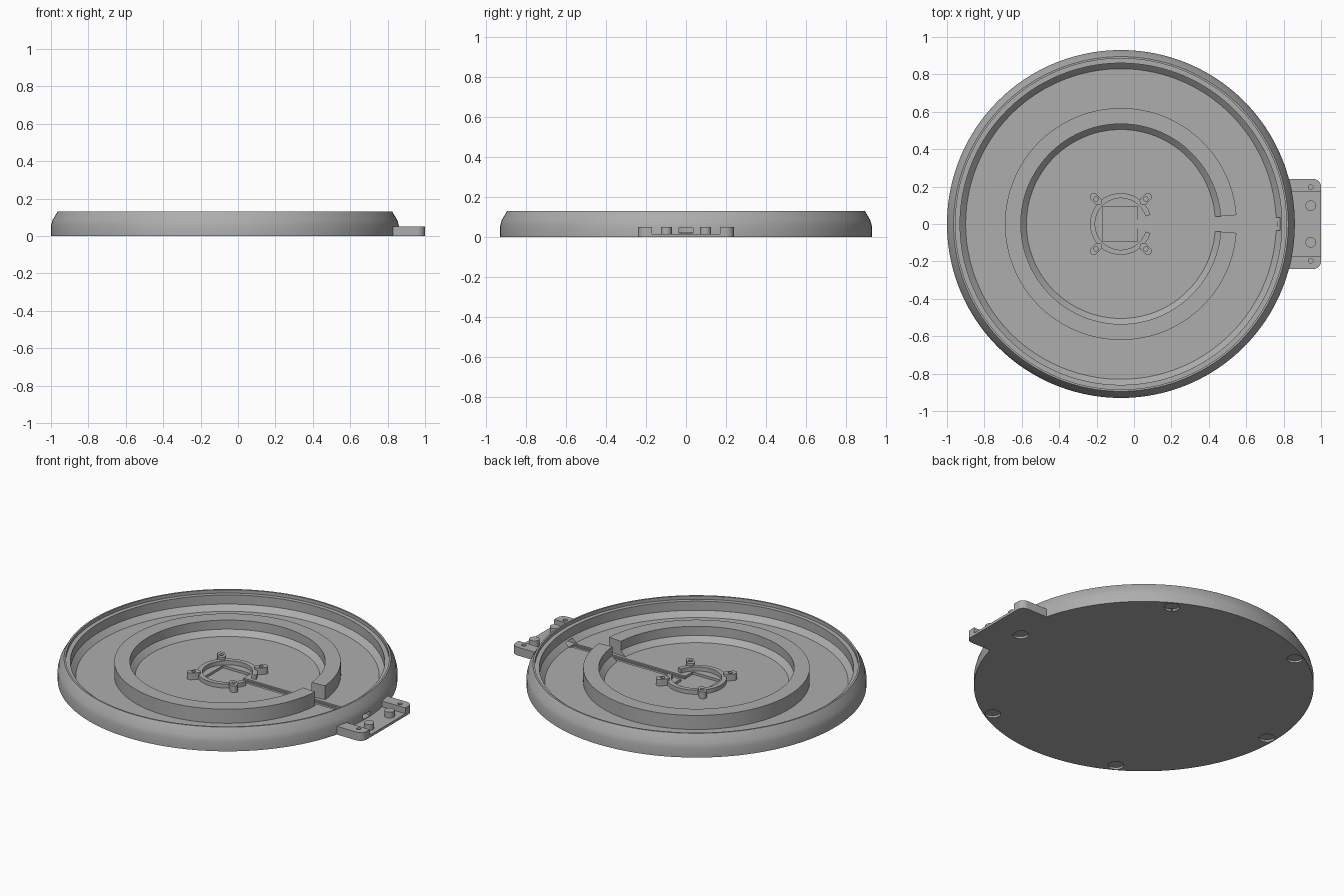
import bpy, bmesh
from math import cos, sin, pi, radians
from mathutils import Matrix, Vector

CX = -0.07            # centre of the round tray
FLOOR = 0.025

old = bpy.data.objects.get("Cube")
if old:
    bpy.data.objects.remove(old, do_unlink=True)

GREY = (0.42, 0.42, 0.42, 1)
mat = bpy.data.materials.new("plain grey")
mat.use_nodes = True
mat.diffuse_color = GREY
mat.node_tree.nodes["Principled BSDF"].inputs["Base Color"].default_value = GREY


def finish(bm, name):
    bmesh.ops.remove_doubles(bm, verts=bm.verts, dist=1e-5)
    bmesh.ops.recalc_face_normals(bm, faces=bm.faces)
    mesh = bpy.data.meshes.new(name)
    bm.to_mesh(mesh)
    bm.free()
    mesh.materials.append(mat)
    obj = bpy.data.objects.new(name, mesh)
    bpy.context.collection.objects.link(obj)
    return obj


def lathe(name, profile, gap=0.0, steps=128):
    """Spin a closed (radius, z) profile, leaving an opening of +-gap towards +x."""
    bm = bmesh.new()
    verts = [bm.verts.new((r * cos(gap), r * sin(gap), z)) for r, z in profile]
    face = bm.faces.new(verts)
    if gap:
        end = bmesh.ops.duplicate(bm, geom=[face])["geom"]
        ev = [v for v in end if isinstance(v, bmesh.types.BMVert)]
        bmesh.ops.rotate(bm, verts=ev, cent=(0, 0, 0), matrix=Matrix.Rotation(-2 * gap, 3, 'Z'))
    edges = list(face.edges)
    if not gap:
        bmesh.ops.delete(bm, geom=[face], context='FACES_ONLY')
        edges = [e for e in edges if e.calc_length() and
                 max(v.co.x for v in e.verts) > 1e-6]
    bmesh.ops.spin(bm, geom=edges, cent=(0, 0, 0), axis=(0, 0, 1),
                   angle=2 * pi - 2 * gap, steps=steps)
    bmesh.ops.translate(bm, verts=bm.verts, vec=(CX, 0, 0))
    return finish(bm, name)


def prism(name, outline, z0, z1):
    bm = bmesh.new()
    face = bm.faces.new([bm.verts.new((x, y, z0)) for x, y in outline])
    top = bmesh.ops.extrude_face_region(bm, geom=[face])["geom"]
    bmesh.ops.translate(bm, vec=(0, 0, z1 - z0),
                        verts=[v for v in top if isinstance(v, bmesh.types.BMVert)])
    return finish(bm, name)


def circle(x, y, r, n=32):
    return [(x + r * cos(2 * pi * i / n), y + r * sin(2 * pi * i / n)) for i in range(n)]


def rect(x0, x1, y0, y1):
    return [(x0, y0), (x1, y0), (x1, y1), (x0, y1)]


def slot(x, y, length, width, angle, n=10):
    """Oblong with round ends, turned to the given angle."""
    r, pts = width / 2, []
    for side in (1, -1):
        for i in range(n + 1):
            a = -pi / 2 + pi * i / n
            pts.append(Vector((side * (length / 2 - r + r * cos(a)), side * r * sin(a))))
    turn = Matrix.Rotation(angle, 2)
    return [(x + (turn @ p).x, y + (turn @ p).y) for p in pts]


def cut(target, cutter):
    mod = target.modifiers.new("cut", 'BOOLEAN')
    mod.operation, mod.solver, mod.object = 'DIFFERENCE', 'EXACT', cutter
    bpy.context.view_layer.objects.active = target
    bpy.ops.object.modifier_apply(modifier=mod.name)
    bpy.data.objects.remove(cutter, do_unlink=True)


parts = []

# Round tray with stepped, chamfered rim
tray = lathe("tray", [(0, 0), (0.93, 0), (0.93, 0.055), (0.922, 0.085), (0.895, 0.13),
                      (0.885, 0.13), (0.885, 0.11), (0.86, 0.11), (0.86, 0.055),
                      (0.83, FLOOR), (0, FLOOR)], steps=160)
parts.append(tray)

# Cable groove, central recess and the cable tunnel through the rim
cut(tray, prism("groove_cutter", rect(-0.165, 0.02, -0.093, 0.093), 0.01, 0.06))
cut(tray, prism("groove_cutter", rect(0.0, 0.765, -0.023, 0.023), 0.017, 0.04))
cut(tray, prism("groove_cutter", rect(0.0, 0.765, -0.014, 0.014), 0.01, 0.04))
cut(tray, prism("tunnel_cutter", rect(0.75, 0.9, -0.035, 0.035), 0.02, 0.047))

# Six shallow round pockets underneath
for i in range(6):
    a = i * pi / 3
    cut(tray, prism("pocket_cutter", circle(CX + 0.88 * cos(a), 0.88 * sin(a), 0.043), -0.02, 0.012))

# Raised ring with an opening for the cable
parts.append(lathe("raised_ring", [(0.505, 0.02), (0.62, 0.02), (0.62, 0.11), (0.535, 0.11),
                                   (0.535, 0.055), (0.505, FLOOR)], gap=0.077))

# Low hub wall around the central recess
parts.append(lathe("hub_wall", [(0.138, 0.015), (0.165, 0.015), (0.165, 0.05), (0.138, 0.05)],
                   gap=0.3, steps=64))

# Four diagonal screw posts
for i in range(4):
    a = radians(45 + 90 * i)
    x, y = CX + 0.188 * cos(a), 0.188 * sin(a)
    post = prism("screw_post", slot(x, y, 0.075, 0.042, a), 0.015, 0.065)
    cut(post, prism("hole_cutter", circle(x, y, 0.012, 20), 0.03, 0.1))
    parts.append(post)

# Side tab: thin plate with rounded outer corners
R, HALF = 0.04, 0.24
corner = [(1 - R + R * sin(pi / 2 * i / 8), HALF - R + R * cos(pi / 2 * i / 8)) for i in range(9)]
plate = [(0.80, HALF)] + corner + [(x, -y) for x, y in reversed(corner)] + [(0.80, -HALF)]
tab = prism("tab_plate", plate, 0, 0.05)
cut(tab, prism("tab_cutter", rect(0.7, 1.1, -0.17, 0.17), 0.015, 0.1))
# Keep the tab outside the tray wall
cut(tab, prism("tab_cutter", circle(CX, 0, 0.915, 160), -0.1, 0.2))
for s in (1, -1):
    cut(tab, prism("hole_cutter", circle(0.945, s * 0.197, 0.013, 20), -0.05 + 0.06, 0.1))
    parts.append(prism("tab_peg", circle(0.945, s * 0.098, 0.028), 0.01, 0.05))
parts.append(tab)

# Smooth round walls, keep hard edges
for o in bpy.context.selected_objects:
    o.select_set(False)
for o in parts:
    o.select_set(True)
bpy.context.view_layer.objects.active = tray
bpy.ops.object.shade_smooth_by_angle(angle=radians(30))
